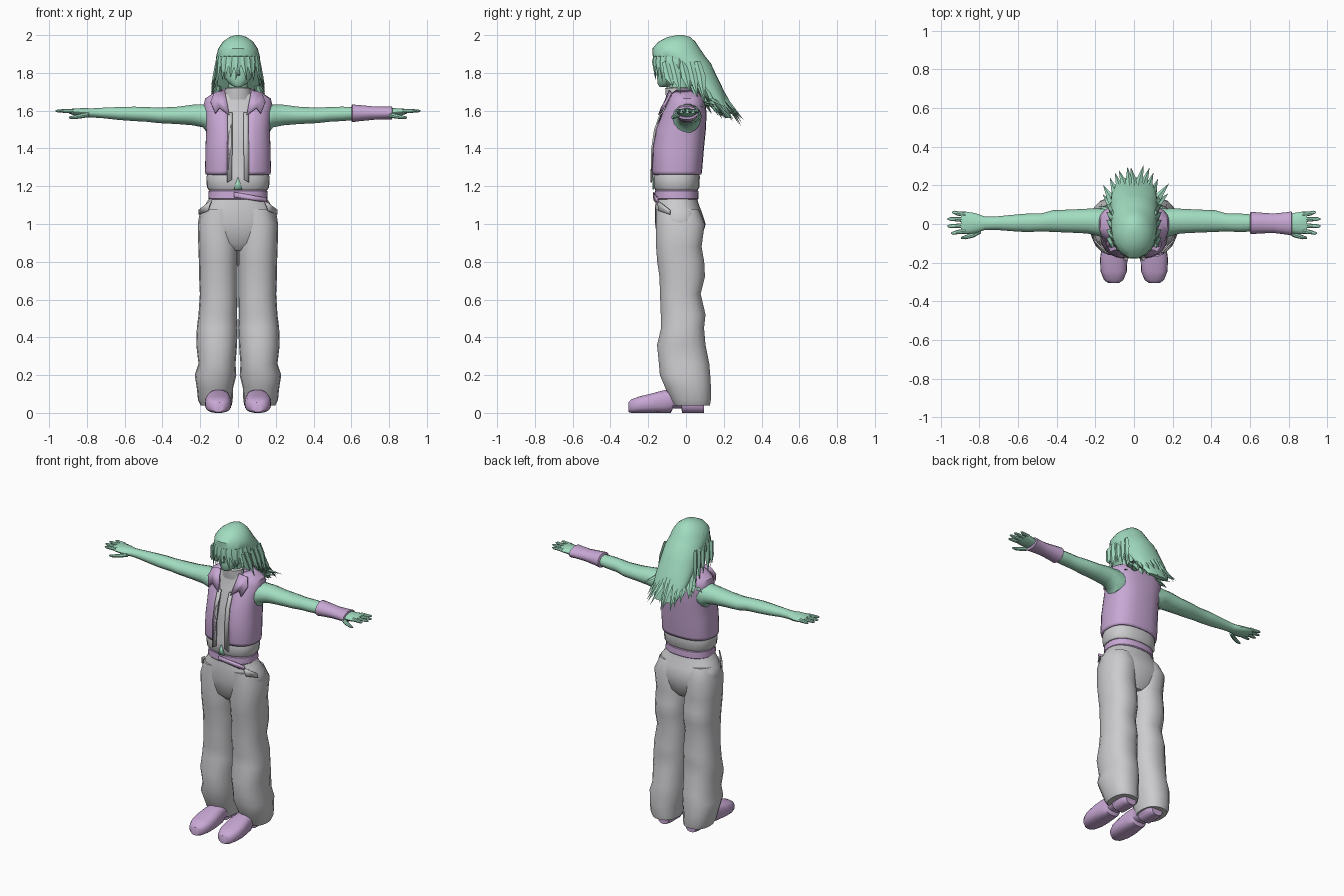
import bpy, bmesh, math, random
from mathutils import Vector

random.seed(4)


def material(name, rgb):
    m = bpy.data.materials.new(name)
    m.diffuse_color = (*rgb, 1)
    return m


GREEN = material("mint green", (0.36, 0.72, 0.53))
PURPLE = material("soft purple", (0.58, 0.39, 0.66))
GREY = material("light grey", (0.60, 0.60, 0.62))


def finish(name, bm, mat, mirror=False, angle=40):
    bmesh.ops.recalc_face_normals(bm, faces=bm.faces)
    me = bpy.data.meshes.new(name)
    bm.to_mesh(me)
    bm.free()
    me.materials.append(mat)
    ob = bpy.data.objects.new(name, me)
    bpy.context.collection.objects.link(ob)
    if mirror:
        ob.modifiers.new("mirror", 'MIRROR')
    bpy.ops.object.select_all(action='DESELECT')
    ob.select_set(True)
    bpy.context.view_layer.objects.active = ob
    bpy.ops.object.shade_smooth_by_angle(angle=math.radians(angle))
    return ob


def power(v, p):
    return math.copysign(abs(v) ** (2 / p), v)


def skin(bm, rows, closed=True):
    for a, b in zip(rows, rows[1:]):
        for i in range(len(a) if closed else len(a) - 1):
            j = (i + 1) % len(a)
            bm.faces.new((a[i], a[j], b[j], b[i]))


# Rings are (position, centre a, centre b, radius a, radius b) along an axis
def loft(name, rings, mat, axis='z', n=18, p=2.0, mirror=False):
    bm = bmesh.new()
    rows = []
    for t, a, b, ra, rb in rings:
        row = []
        for i in range(n):
            th = 2 * math.pi * i / n
            u, v = a + ra * power(math.cos(th), p), b + rb * power(math.sin(th), p)
            co = {'z': (u, v, t), 'x': (t, u, v), 'y': (u, t, v)}[axis]
            row.append(bm.verts.new(co))
        rows.append(row)
    skin(bm, rows)
    bm.faces.new(rows[0])
    bm.faces.new(rows[-1])
    return finish(name, bm, mat, mirror)


# Flat plates: outline in x,z with its own y, given a thickness
def plate(name, points, mat, thick=0.008, mirror=False):
    bm = bmesh.new()
    bm.faces.new([bm.verts.new(p) for p in points])
    ob = finish(name, bm, mat, mirror)
    s = ob.modifiers.new("thickness", 'SOLIDIFY')
    s.thickness, s.offset = thick, 0
    return ob


# Trousers
loft("trouser_leg", [
    (0.04, .115, .03, .082, .098), (0.07, .12, .025, .092, .108),
    (0.13, .122, .012, .096, .122), (0.20, .119, -.005, .110, .135),
    (0.26, .111, -.010, .098, .135), (0.36, .113, -.025, .108, .130),
    (0.45, .110, -.018, .108, .115), (0.52, .107, -.015, .102, .120),
    (0.63, .102, -.030, .100, .109), (0.72, .104, -.020, .102, .122),
    (0.80, .104, -.028, .103, .126), (0.88, .105, -.038, .105, .122),
    (1.00, .110, -.030, .103, .131), (1.08, .100, -.045, .085, .112)],
    GREY, p=2.3, mirror=True)
loft("trouser_hips", [
    (0.86, 0, -.03, .06, .08), (0.90, 0, -.035, .17, .112),
    (1.00, 0, -.03, .212, .134), (1.06, 0, -.04, .203, .125),
    (1.10, 0, -.047, .175, .116), (1.14, 0, -.05, .150, .108)],
    GREY, n=24, p=2.3)
plate("pocket_flap", [(.14, -.150, 1.125), (.205, -.085, 1.075),
                      (.205, -.085, 1.05), (.16, -.145, 1.07)], GREY, mirror=True)

# Shoes
loft("shoe", [
    (-.305, .105, .030, .028, .026), (-.290, .105, .036, .050, .036),
    (-.245, .105, .044, .068, .044), (-.180, .105, .052, .071, .052),
    (-.120, .103, .060, .064, .060), (-.080, .102, .062, .058, .062),
    (-.070, .102, .074, .056, .052), (-.025, .102, .074, .056, .052),
    (-.020, .102, .064, .058, .064), (.065, .102, .060, .058, .060),
    (.095, .102, .050, .040, .050)], PURPLE, axis='y', p=2.7, mirror=True)

# Belt with loose end
loft("belt", [(1.13, 0, -.05, .152, .112), (1.135, 0, -.05, .157, .117),
              (1.175, 0, -.05, .155, .115), (1.18, 0, -.05, .150, .110)],
     PURPLE, n=24, p=2.4)
plate("belt_end", [(-.02, -.172, 1.168), (.15, -.150, 1.138), (.155, -.150, 1.115),
                   (.125, -.165, 1.118), (-.02, -.172, 1.142)], PURPLE)

# Shirt, collar and bare midriff
loft("shirt", [
    (1.18, 0, -.05, .155, .112), (1.195, 0, -.05, .165, .122),
    (1.25, 0, -.05, .167, .123), (1.28, 0, -.048, .158, .119),
    (1.40, 0, -.042, .150, .118), (1.50, 0, -.030, .148, .117),
    (1.60, 0, -.015, .148, .100), (1.66, 0, -.018, .125, .080),
    (1.69, 0, -.028, .082, .066)], GREY, n=24, p=2.4)
loft("shirt_collar", [(1.66, 0, -.03, .082, .075), (1.695, 0, -.042, .070, .068),
                      (1.72, 0, -.045, .066, .066), (1.722, 0, -.045, .055, .055)], GREY)
plate("midriff", [(-.022, -.174, 1.182), (.022, -.174, 1.182), (0, -.175, 1.25)], GREEN)
plate("shirt_placket", [(.032, -.184, 1.235), (.058, -.184, 1.22), (.058, -.180, 1.40),
                        (.055, -.165, 1.50), (.055, -.133, 1.59), (.030, -.133, 1.59),
                        (.028, -.165, 1.50), (.030, -.180, 1.40)], GREY, mirror=True)

# Open vest: z, front y, back y, half width, half opening
bm = bmesh.new()
rows, P = [], 2.6
for z, yf, yb, rx, gap in [
        (1.262, -.172, .075, .166, .052), (1.28, -.176, .078, .168, .050),
        (1.40, -.172, .088, .166, .048), (1.50, -.155, .098, .162, .046),
        (1.58, -.124, .102, .170, .050), (1.63, -.100, .098, .176, .060),
        (1.66, -.088, .088, .168, .068), (1.685, -.080, .070, .130, .074),
        (1.70, -.075, .050, .090, .076)]:
    th0 = math.asin((gap / rx) ** (P / 2))
    row = []
    for i in range(25):
        th = th0 + (2 * math.pi - 2 * th0) * i / 24
        row.append(bm.verts.new((rx * power(math.sin(th), P),
                                 (yf + yb) / 2 - (yb - yf) / 2 * power(math.cos(th), P), z)))
    rows.append(row)
skin(bm, rows, closed=False)
vest = finish("vest", bm, PURPLE)
mod = vest.modifiers.new("thickness", 'SOLIDIFY')
mod.thickness, mod.offset = 0.014, 0
plate("vest_lapel", [(.070, -.085, 1.705), (.125, -.080, 1.695), (.145, -.105, 1.645),
                     (.120, -.137, 1.585), (.098, -.128, 1.615), (.045, -.142, 1.575)],
      PURPLE, 0.012, mirror=True)
loft("vest_collar", [(1.67, 0, -.005, .098, .068), (1.70, 0, -.012, .094, .062),
                     (1.715, 0, -.015, .086, .055)], PURPLE)

# Arms and hands
loft("arm", [
    (.10, .01, 1.565, .070, .075), (.165, .005, 1.562, .076, .080),
    (.185, .010, 1.572, .072, .062), (.24, .015, 1.577, .064, .056),
    (.32, .015, 1.575, .060, .047), (.42, .015, 1.575, .056, .042),
    (.48, .008, 1.580, .046, .040), (.55, .006, 1.583, .048, .039),
    (.63, .005, 1.585, .042, .035), (.72, .004, 1.588, .034, .028),
    (.77, .004, 1.588, .034, .025), (.82, .004, 1.590, .052, .024),
    (.87, .006, 1.594, .058, .018), (.895, .008, 1.596, .055, .012)],
    GREEN, axis='x', n=14, mirror=True)
for name, y, spread, tip in [("index", -.037, -.010, .945), ("middle", -.008, -.003, .965),
                             ("ring", .022, .004, .963), ("little", .050, .010, .940)]:
    loft(name + "_finger", [(.87, y, 1.597, .013, .012), (.915, y + spread / 2, 1.598, .011, .010),
                            (tip - .012, y + spread, 1.599, .009, .008),
                            (tip, y + spread, 1.599, .004, .004)],
         GREEN, axis='x', n=8, mirror=True)
loft("thumb", [(.79, -.030, 1.580, .018, .014), (.83, -.055, 1.572, .015, .013),
               (.87, -.068, 1.565, .011, .010), (.895, -.072, 1.563, .005, .005)],
     GREEN, axis='x', n=8, mirror=True)
loft("wristband", [(.600, .005, 1.585, .050, .040), (.605, .005, 1.586, .058, .048),
                   (.65, .005, 1.587, .054, .043), (.72, .004, 1.587, .050, .036),
                   (.79, .003, 1.588, .058, .035), (.815, .003, 1.588, .062, .036),
                   (.818, .003, 1.588, .052, .026)], PURPLE, axis='x', n=14)

# Head
loft("neck", [(1.66, 0, -.03, .052, .052), (1.80, 0, -.045, .050, .052)], GREEN)
loft("head", [(1.725, 0, -.118, .018, .022), (1.74, 0, -.105, .042, .045),
              (1.77, 0, -.080, .070, .074), (1.82, 0, -.060, .086, .094),
              (1.90, 0, -.050, .092, .102), (1.96, 0, -.045, .060, .070)], GREEN)
loft("nose", [(1.785, 0, -.150, .010, .008), (1.795, 0, -.158, .011, .013),
              (1.83, 0, -.150, .006, .008)], GREEN, n=8)

# Hair mass sweeping backwards
loft("hair_mass", [
    (1.56, 0, .225, .075, .015), (1.62, 0, .190, .105, .038),
    (1.68, 0, .140, .118, .070), (1.74, 0, .090, .122, .095),
    (1.80, 0, .055, .120, .100), (1.85, 0, .010, .119, .122),
    (1.89, 0, -.038, .115, .138), (1.93, 0, -.052, .104, .125),
    (1.965, 0, -.048, .080, .098), (1.99, 0, -.038, .046, .060),
    (2.00, 0, -.030, .012, .016)], GREEN, n=24)

# Pointed hair locks
bm = bmesh.new()


def lock(base, mid, tip, normal, width, thick):
    base, mid, tip, nor = map(Vector, (base, mid, tip, normal))
    side = (tip - base).cross(nor).normalized()
    nor = nor.normalized()
    rings = []
    for c, k in ((base, .7), (mid, 1.0)):
        rings.append([bm.verts.new(c + o * k) for o in
                      (side * width, nor * thick, -side * width, -nor * thick)])
    skin(bm, rings)
    bm.faces.new(rings[0])
    end = bm.verts.new(tip)
    for i in range(4):
        bm.faces.new((rings[1][i], rings[1][(i + 1) % 4], end))


# Fringe and locks beside the face
for i in range(13):
    th = math.radians(-96 + 16 * i)
    s, c = math.sin(th), math.cos(th)
    low = 1.775 - .065 * s * s + random.uniform(-.02, .02)
    lock((.098 * s, -.05 - .108 * c, 1.93), (.112 * s, -.05 - .122 * c, 1.86),
         (.122 * s + random.uniform(-.015, .015), -.05 - .112 * c, low), (s, -c, 0), .022, .008)
for sx in (-1, 1):
    for y, z in ((-.09, 1.73), (-.05, 1.69), (0, 1.70), (.04, 1.67), (.08, 1.64)):
        lock((.112 * sx, y - .02, 1.86), (.124 * sx, y, 1.78),
             (.142 * sx, y + .02, z), (sx, 0, .2), .024, .010)

# Layers of locks at the back
for layer, (drop, n) in enumerate([(0, 11), (.05, 10), (.10, 9)]):
    for i in range(n):
        t = -1 + 2 * i / (n - 1)
        r = random.uniform(-.02, .02)
        lock((.100 * t, .150 - .07 * t * t - drop * .5, 1.78 - drop * .5),
             (.120 * t, .215 - .08 * t * t - drop * .6, 1.66 - drop * .3),
             (.165 * t + r, .302 - .10 * t * t - drop + r * .5, 1.53 + .07 * t * t + drop * .3 + r),
             (.5 * t, .8, .5), .021, .010)
finish("hair_locks", bm, GREEN, angle=30)
